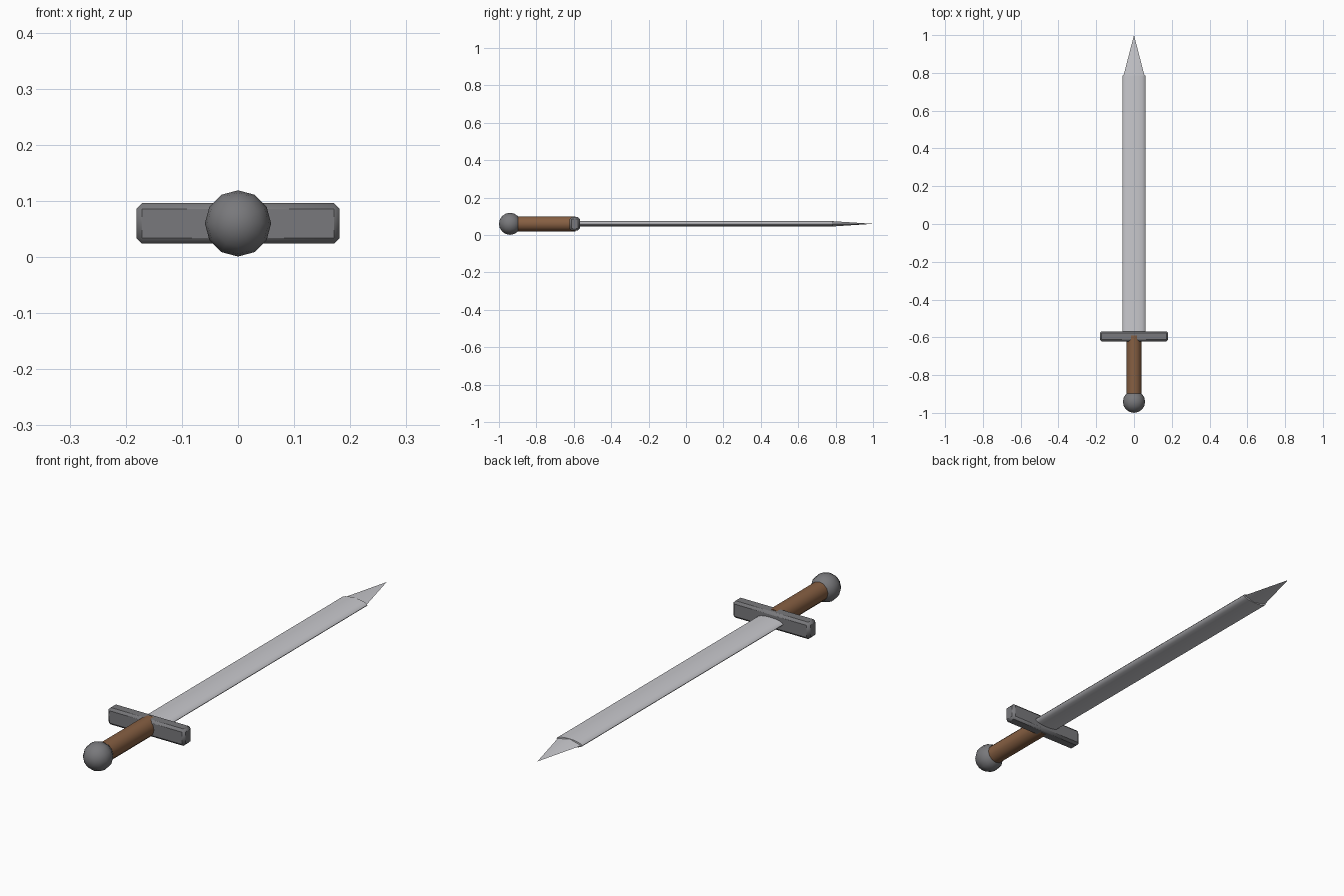
import bpy
import math

if "Cube" in bpy.data.objects:
    bpy.data.objects.remove(bpy.data.objects["Cube"])

AXIS_Z = 0.06  # height of the sword's long axis


def material(name, rgb):
    mat = bpy.data.materials.new(name)
    mat.use_nodes = True
    mat.diffuse_color = (*rgb, 1)
    bsdf = next(n for n in mat.node_tree.nodes if n.type == "BSDF_PRINCIPLED")
    bsdf.inputs["Base Color"].default_value = (*rgb, 1)
    return mat


steel = material("bright steel", (0.58, 0.58, 0.61))
iron = material("dark iron", (0.19, 0.19, 0.20))
leather = material("brown leather", (0.24, 0.115, 0.055))


def finish(name, mat, angle=35):
    ob = bpy.context.object
    ob.name = name
    ob.data.materials.append(mat)
    bpy.ops.object.transform_apply(location=False, rotation=True, scale=True)
    bpy.ops.object.shade_smooth_by_angle(angle=math.radians(angle))
    return ob


def rod(name, mat, y0, y1, half_x, half_z, sides, tip=1.0):
    """Tapered elliptical rod along +y from y0 to y1."""
    bpy.ops.mesh.primitive_cone_add(
        vertices=sides, radius1=1, radius2=tip, depth=y1 - y0,
        location=(0, (y0 + y1) / 2, AXIS_Z), rotation=(-math.pi / 2, 0, 0))
    bpy.context.object.scale = (half_x, half_z, 1)
    return finish(name, mat)


# Blade and its pointed diamond-section end
rod("blade", steel, -0.59, 0.785, 0.06, 0.015, 16)
rod("blade_tip", steel, 0.78, 1.0, 0.057, 0.0145, 4, tip=0)

# Grip, running slightly into the guard
rod("grip", leather, -0.94, -0.59, 0.04, 0.04, 12)

# Crossguard: chamfered bar
bpy.ops.mesh.primitive_cube_add(size=1, location=(0, -0.595, AXIS_Z))
bpy.context.object.scale = (0.362, 0.054, 0.072)
guard = finish("crossguard", iron)
bevel = guard.modifiers.new("chamfer", "BEVEL")
bevel.width = 0.01
bevel.segments = 1

# Pommel: faceted ball with its poles along the sword
bpy.ops.mesh.primitive_uv_sphere_add(
    segments=12, ring_count=8, radius=0.059,
    location=(0, -0.941, AXIS_Z), rotation=(-math.pi / 2, 0, 0))
finish("pommel", iron)
